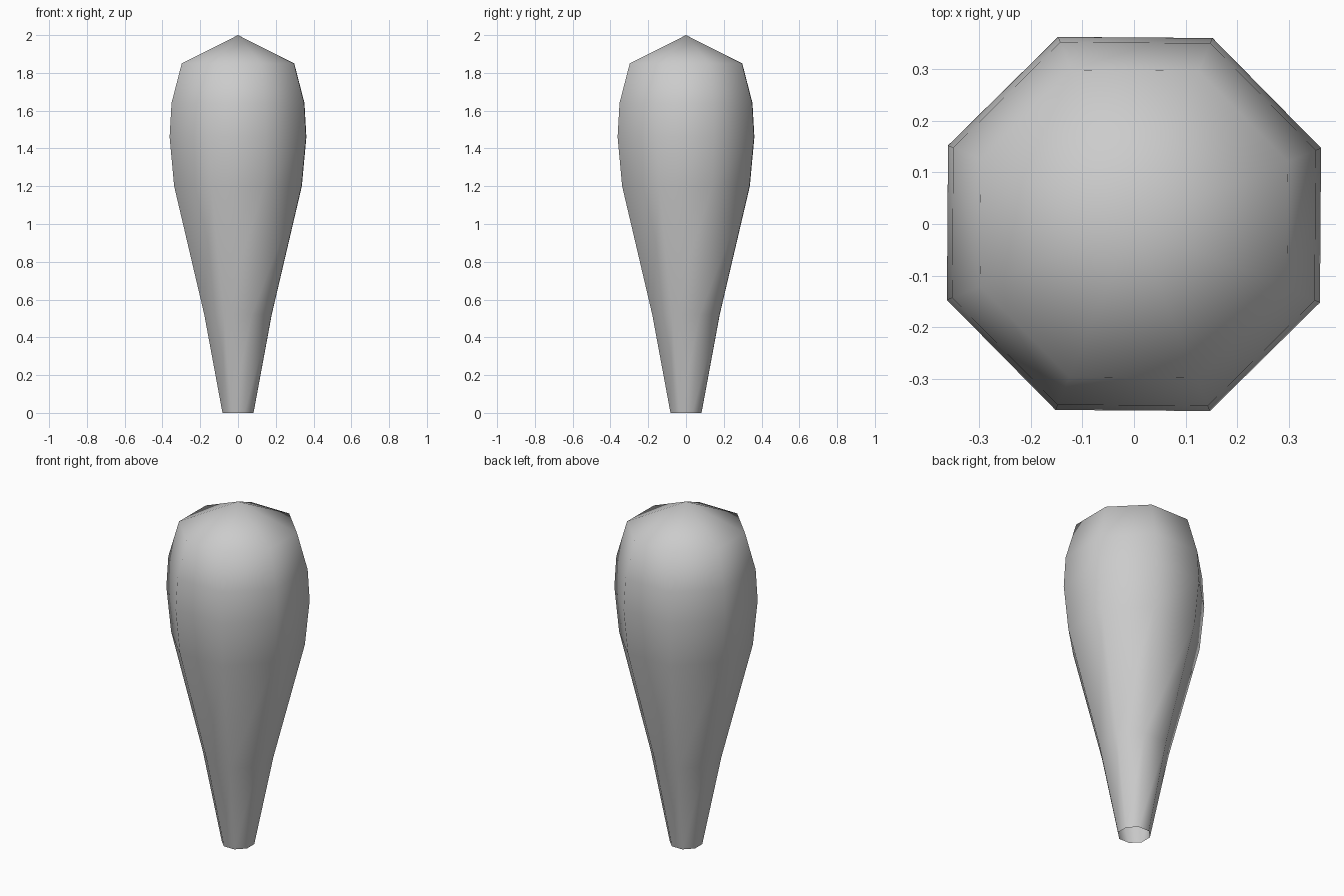
import bpy
import bmesh
from math import cos, sin, pi, radians

cube = bpy.data.objects.get("Cube")
if cube:
    bpy.data.objects.remove(cube, do_unlink=True)

# Plain grey material
COLOUR = (0.6, 0.6, 0.6, 1.0)
grey = bpy.data.materials.new("plain_grey")
grey.use_nodes = True
grey.diffuse_color = COLOUR
grey.node_tree.nodes["Principled BSDF"].inputs["Base Color"].default_value = COLOUR

# Octagonal body: (distance to flat side, height), open at the bottom
SIDES = 8
PROFILE = [(0.082, 0), (0.178, 0.52), (0.337, 1.2),
           (0.361, 1.46), (0.351, 1.64), (0.297, 1.85)]
TURN = pi / SIDES - radians(0.4)

bm = bmesh.new()
rings = []
for flat, z in PROFILE:
    r = flat / cos(pi / SIDES)
    angles = [TURN + 2 * pi * i / SIDES for i in range(SIDES)]
    rings.append([bm.verts.new((r * cos(a), r * sin(a), z)) for a in angles])

for low, high in zip(rings, rings[1:]):
    for i in range(SIDES):
        j = (i + 1) % SIDES
        bm.faces.new((low[i], low[j], high[j], high[i]))

# Pointed top
apex = bm.verts.new((0, 0, 2))
for i in range(SIDES):
    bm.faces.new((rings[-1][i], rings[-1][(i + 1) % SIDES], apex))

for face in bm.faces:
    face.smooth = True

mesh = bpy.data.meshes.new("tapered_body")
bm.to_mesh(mesh)
bm.free()
mesh.materials.append(grey)
body = bpy.data.objects.new("tapered_body", mesh)
bpy.context.collection.objects.link(body)
